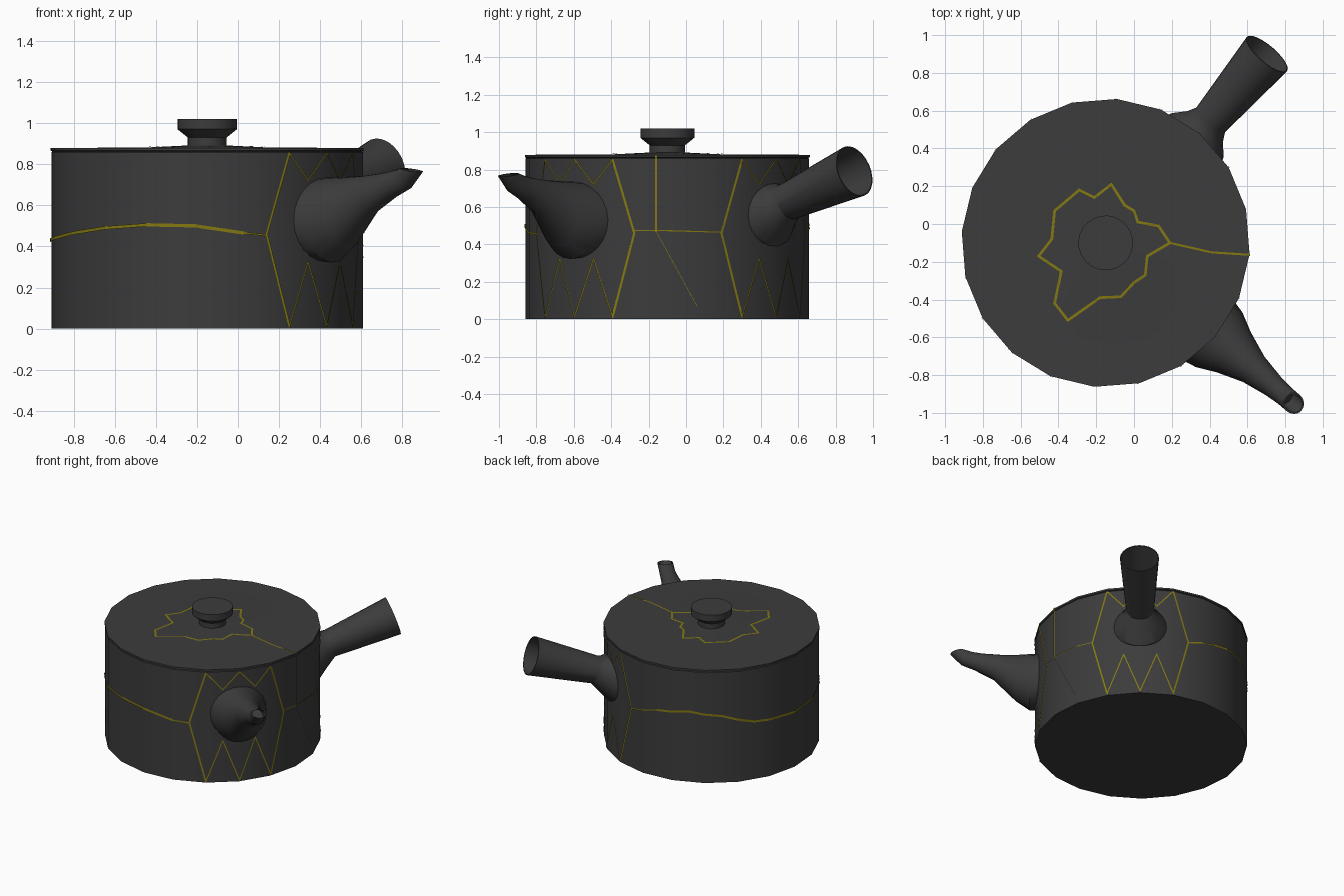
import bpy
import bmesh
import math
from mathutils import Vector

if "Cube" in bpy.data.objects:
    bpy.data.objects.remove(bpy.data.objects["Cube"])

CX, CY, R = -0.15, -0.10, 0.76   # pot axis and radius
SIDES = 20
SEAM = -4.5                      # direction of the side seam in degrees
SPOUT, HANDLE = SEAM - 36, SEAM + 54
LIFT = 0.007                     # height of gold lines above the surface


def material(name, rgb, rough):
    m = bpy.data.materials.new(name)
    m.use_nodes = True
    m.diffuse_color = (*rgb, 1)
    bsdf = m.node_tree.nodes["Principled BSDF"]
    bsdf.inputs["Base Color"].default_value = (*rgb, 1)
    bsdf.inputs["Roughness"].default_value = rough
    return m


CLAY = material("charcoal_clay", (0.045, 0.045, 0.045), 0.7)
GOLD = material("gold_line", (0.23, 0.19, 0.006), 0.5)


def finish(name, bm, mat, smooth=True):
    mesh = bpy.data.meshes.new(name)
    bm.to_mesh(mesh)
    bm.free()
    mesh.materials.append(mat)
    obj = bpy.data.objects.new(name, mesh)
    bpy.context.collection.objects.link(obj)
    if smooth:
        bpy.ops.object.select_all(action="DESELECT")
        obj.select_set(True)
        bpy.context.view_layer.objects.active = obj
        bpy.ops.object.shade_smooth_by_angle(angle=math.radians(30))
    return obj


def loft(name, rings):
    """Skin a list of equal point rings and cap both ends."""
    bm = bmesh.new()
    loops = [[bm.verts.new(p) for p in ring] for ring in rings]
    for a, b in zip(loops, loops[1:]):
        for i in range(len(a)):
            j = (i + 1) % len(a)
            bm.faces.new((a[i], a[j], b[j], b[i]))
    bm.faces.new(loops[0])
    bm.faces.new(loops[-1])
    bmesh.ops.recalc_face_normals(bm, faces=bm.faces)
    return finish(name, bm, CLAY)


def turned(name, profile, sides=SIDES):
    """Revolve (radius, height) pairs around the pot axis."""
    angles = [math.radians(SEAM + 360 * i / sides) for i in range(sides)]
    return loft(name, [[(CX + r * math.cos(a), CY + r * math.sin(a), z) for a in angles]
                       for r, z in profile])


def tube(name, angle, sections, wall, sides=24):
    """Hollow-ended tube; a section is top (r, z), bottom (r, z) and half width."""
    a = math.radians(angle)
    out, side = Vector((math.cos(a), math.sin(a), 0)), Vector((-math.sin(a), math.cos(a), 0))

    def ring(section, shrink=1.0):
        top, bottom, half = section
        t, b = (out * r + Vector((CX, CY, z)) for r, z in (top, bottom))
        mid, up = (t + b) / 2, (t - b) / 2 * shrink
        return [mid + up * math.cos(k) + side * half * shrink * math.sin(k)
                for k in (2 * math.pi * i / sides for i in range(sides))]

    outer = [ring(s) for s in sections]
    inner = [ring(s, wall) for s in reversed(sections[-2:])]
    return loft(name, outer + inner)


def on_wall(u, z):
    """Map arc length and height onto the flat-sided wall."""
    deg = math.degrees(u / R)
    half = 180 / SIDES
    offset = (deg - SEAM) % (2 * half) - half
    r = R * math.cos(math.radians(half)) / math.cos(math.radians(offset)) + LIFT
    return CX + r * math.cos(u / R), CY + r * math.sin(u / R), z


def on_lid(x, y):
    r = math.hypot(x - CX, y - CY)
    return x, y, 0.884 + 0.05 * max(0, 0.3 - r)


def ribbon(bm, points, width, place, step=0.06):
    """Thin strip along a flat path, laid on a surface by place()."""
    for a, b in zip(points, points[1:]):
        a, b = Vector(a), Vector(b)
        d = (b - a).normalized()
        p = Vector((-d.y, d.x)) * width / 2
        a, b = a - d * width * 0.3, b + d * width * 0.3
        n = max(1, math.ceil((b - a).length / step))
        pairs = []
        for i in range(n + 1):
            c = a.lerp(b, i / n)
            pairs.append((bm.verts.new(place(*(c - p))), bm.verts.new(place(*(c + p)))))
        for (l0, h0), (l1, h1) in zip(pairs, pairs[1:]):
            bm.faces.new((l0, l1, h1, h0))


def wall_line(bm, points, width, step=0.03):
    ribbon(bm, [(R * math.radians(d), z) for d, z in points], width, on_wall, step)


# Pot, lid and knob
turned("pot_body", [(R, 0), (R, 0.858), (0.75, 0.866)])
turned("lid", [(0.755, 0.862), (0.764, 0.866), (0.764, 0.879), (0.3, 0.881), (0.1, 0.891)])
turned("lid_knob", [(0.095, 0.885), (0.095, 0.93), (0.145, 0.97), (0.145, 1.02)], 24)

# Spout with an upturned mouth
tube("spout", SPOUT, [
    ((0.68, 0.73), (0.68, 0.33), 0.215),
    ((0.78, 0.735), (0.80, 0.322), 0.19),
    ((0.88, 0.738), (0.90, 0.39), 0.14),
    ((1.00, 0.743), (1.06, 0.56), 0.088),
    ((1.13, 0.757), (1.20, 0.64), 0.063),
    ((1.20, 0.770), (1.29, 0.68), 0.055),
    ((1.25, 0.782), (1.365, 0.762), 0.055)], 0.85)

# Side handle flaring outwards
tube("handle", HANDLE, [
    ((0.68, 0.74), (0.68, 0.37), 0.21),
    ((0.74, 0.73), (0.76, 0.39), 0.18),
    ((0.79, 0.72), (0.83, 0.47), 0.125),
    ((0.825, 0.728), (0.885, 0.535), 0.10),
    ((1.27, 0.925), (1.36, 0.657), 0.14)], 0.95)

# Gold lines framing the spout and the handle
for part, mid in (("spout", SPOUT), ("handle", HANDLE)):
    bm = bmesh.new()
    for s in (-1, 1):
        wall_line(bm, [(mid + s * 18, 0.855), (mid + s * 27, 0.46), (mid + s * 18, 0.01)], 0.012)
    for peak, root in ((0.72, 0.855), (0.325, 0.012)):
        zigzag = [(mid + k * 9, peak if k % 2 else root) for k in range(-2, 3)]
        wall_line(bm, zigzag, 0.008)
    finish(part + "_gold_frame", bm, GOLD, False)

# Gold line running round the wall between the frames
bm = bmesh.new()
heights = [(76.5, 0.46), (94.5, 0.52), (112.5, 0.55), (130.5, 0.52), (148.5, 0.45),
           (175.5, 0.43), (193.5, 0.44), (211.5, 0.465), (229.5, 0.49), (247.5, 0.505),
           (265.5, 0.5), (283.5, 0.465), (292.5, 0.455)]
for i in range(len(heights) - 1):
    wall_line(bm, heights[i:i + 2], 0.009 if i in (0, 11) else 0.016)
wall_line(bm, [(SEAM - 9, 0.475), (SEAM, 0.475), (HANDLE - 27, 0.465)], 0.006)
wall_line(bm, [(SEAM, 0.47), (SEAM, 0.876)], 0.01)
wall_line(bm, [(SEAM, 0.47), (12, 0.07)], 0.003)
finish("wall_gold_line", bm, GOLD, False)

# Gold crack on the lid
bm = bmesh.new()
crack = [(0.19, -0.10), (0.13, -0.01), (0.02, 0.01), (0, 0.07), (-0.05, 0.10), (-0.12, 0.21),
         (-0.21, 0.14), (-0.29, 0.18), (-0.42, 0.07), (-0.435, -0.08), (-0.505, -0.17),
         (-0.385, -0.25), (-0.42, -0.42), (-0.35, -0.51), (-0.18, -0.39), (-0.07, -0.385),
         (0, -0.31), (0.06, -0.27), (0.07, -0.17), (0.19, -0.10)]
ribbon(bm, crack, 0.014, on_lid)
ribbon(bm, [(0.19, -0.10), (0.41, -0.15), (0.61, -0.163)], 0.011, on_lid)
finish("lid_gold_crack", bm, GOLD, False)
